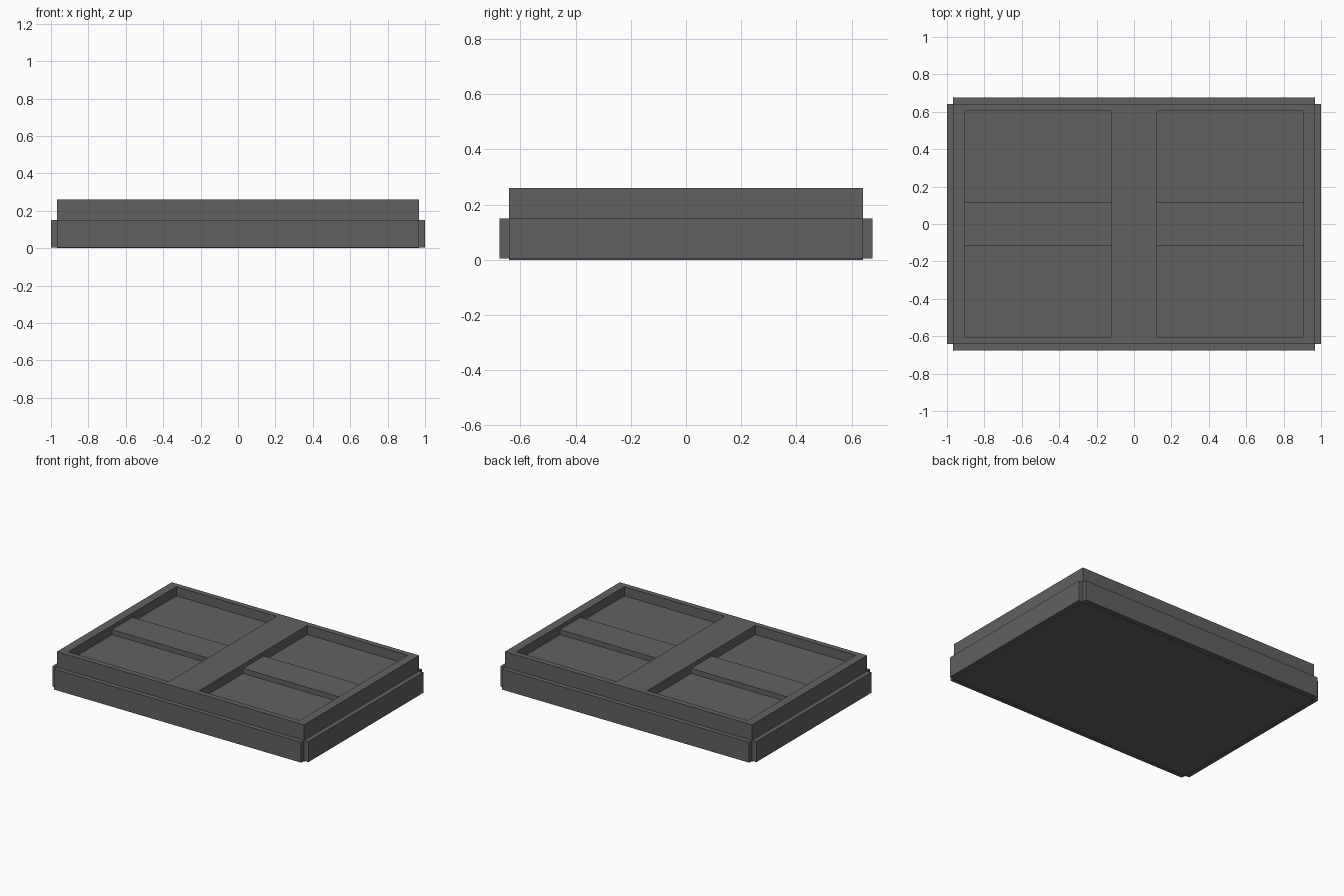
import bpy
import bmesh
from mathutils import Matrix, Vector

cube = bpy.data.objects.get("Cube")
if cube:
    bpy.data.objects.remove(cube, do_unlink=True)

grey = bpy.data.materials.new("dark_grey")
grey.use_nodes = True
colour = (0.12, 0.12, 0.12, 1)
grey.diffuse_color = colour
grey.node_tree.nodes["Principled BSDF"].inputs["Base Color"].default_value = colour


def box(name, low, high):
    """Box between two opposite corners."""
    low, high = Vector(low), Vector(high)
    bm = bmesh.new()
    bmesh.ops.create_cube(bm, size=1, matrix=Matrix.Translation((low + high) / 2)
                          @ Matrix.Diagonal((*(high - low), 1)))
    mesh = bpy.data.meshes.new(name)
    bm.to_mesh(mesh)
    bm.free()
    mesh.materials.append(grey)
    obj = bpy.data.objects.new(name, mesh)
    bpy.context.collection.objects.link(obj)
    return obj


W, D, H = 0.967, 0.642, 0.26          # half width, half depth, height of the body
FLOOR, BAR_TOP = 0.196, 0.231         # recess floor and crossbar heights
IN, OUT, REACH = 0.12, 0.905, 0.603   # recess limits
SKIRT_LOW, SKIRT_TOP = 0.005, 0.15
SKIRT_X, SKIRT_Y = 1.0, 0.675

# Main slab
body = box("body", (-W, -D, 0), (W, D, H))

for side, s in (("left", 1), ("right", -1)):
    x0, x1 = sorted((s * IN, s * OUT))
    # Recess in the top
    cutter = box(side + "_recess_cutter", (x0, -REACH, FLOOR), (x1, REACH, H + 0.1))
    cutter.hide_render = True
    cut = body.modifiers.new(side + "_recess", "BOOLEAN")
    cut.operation = "DIFFERENCE"
    cut.solver = "EXACT"
    cut.object = cutter
    bpy.context.view_layer.objects.active = body
    bpy.ops.object.modifier_apply(modifier=cut.name)
    bpy.data.objects.remove(cutter, do_unlink=True)
    # Crossbar across the recess
    box(side + "_crossbar", (x0, -0.115, FLOOR), (x1, 0.115, BAR_TOP))
    # Skirt plate on the side
    a, b = sorted((s * W, s * SKIRT_X))
    box(side + "_skirt", (a, -D, SKIRT_LOW), (b, D, SKIRT_TOP))

# Skirt plates on the front and back
for side, s in (("front", -1), ("back", 1)):
    a, b = sorted((s * D, s * SKIRT_Y))
    box(side + "_skirt", (-W, a, SKIRT_LOW), (W, b, SKIRT_TOP))
